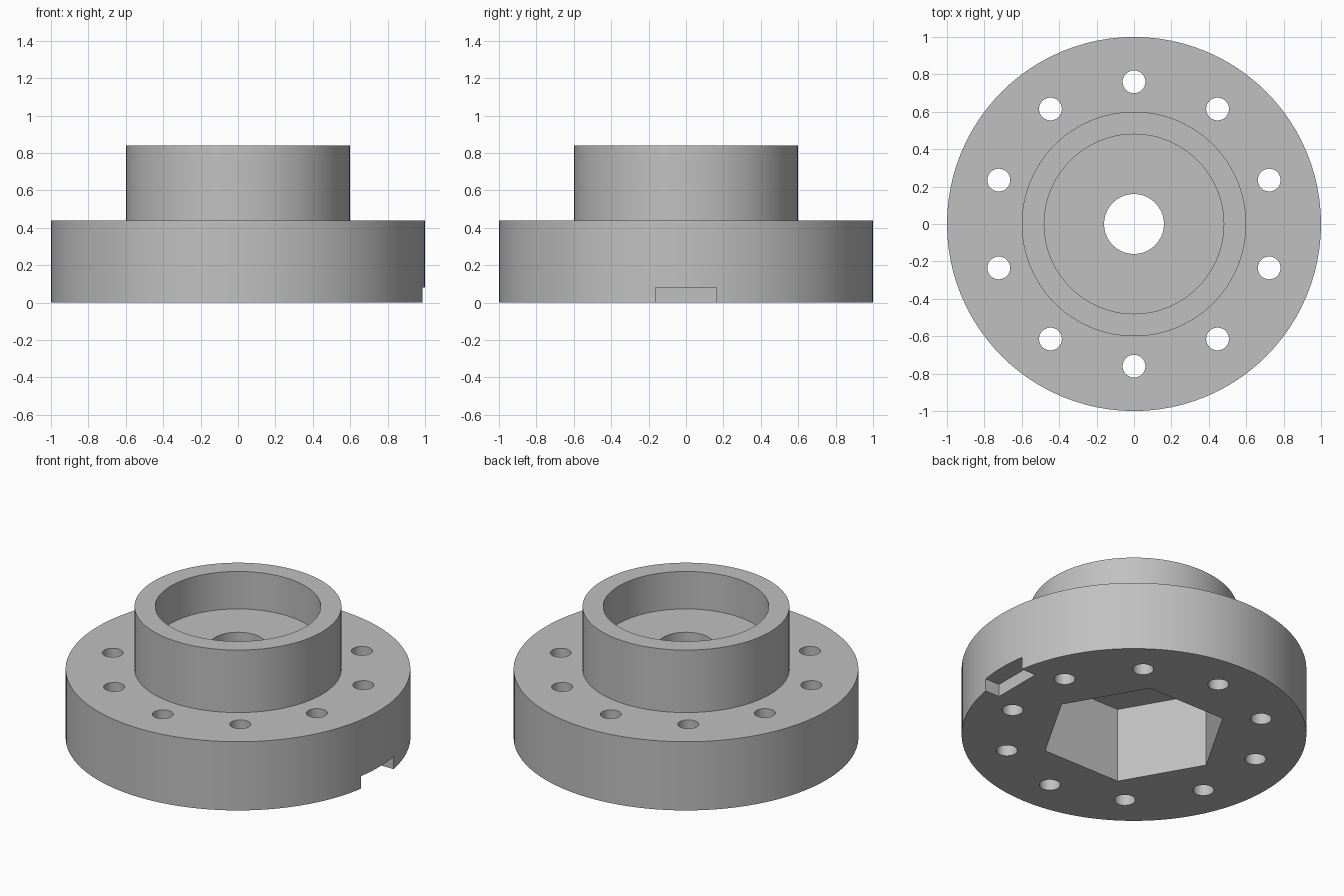
import bpy
import bmesh
from math import cos, sin, pi, radians

cube = bpy.data.objects.get("Cube")
if cube:
    bpy.data.objects.remove(cube, do_unlink=True)

SEGMENTS = 96
BORE, RIM_IN, RIM_OUT = 0.16, 0.48, 0.6
FLANGE_TOP, FLOOR, TOP = 0.44, 0.6, 0.84

grey = bpy.data.materials.new("plain grey")
grey.use_nodes = True
colour = (0.53, 0.53, 0.53, 1)
grey.diffuse_color = colour
grey.node_tree.nodes["Principled BSDF"].inputs["Base Color"].default_value = colour


def make_object(name, bm):
    bmesh.ops.recalc_face_normals(bm, faces=bm.faces)
    mesh = bpy.data.meshes.new(name)
    bm.to_mesh(mesh)
    bm.free()
    mesh.materials.append(grey)
    obj = bpy.data.objects.new(name, mesh)
    bpy.context.collection.objects.link(obj)
    return obj


def lathe(name, profile):
    """Turn a closed (radius, height) outline into a ring around z."""
    bm = bmesh.new()
    verts = [bm.verts.new((r, 0, z)) for r, z in profile]
    edges = [bm.edges.new((v, verts[i - 1])) for i, v in enumerate(verts)]
    bmesh.ops.spin(bm, geom=verts + edges, cent=(0, 0, 0), axis=(0, 0, 1),
                   angle=2 * pi, steps=SEGMENTS, use_merge=True)
    bmesh.ops.remove_doubles(bm, verts=bm.verts, dist=1e-5)
    return make_object(name, bm)


def prism(name, outline, bottom, top):
    """Raise a flat (x, y) outline into a solid."""
    bm = bmesh.new()
    face = bm.faces.new([bm.verts.new((x, y, bottom)) for x, y in outline])
    raised = bmesh.ops.extrude_face_region(bm, geom=[face])["geom"]
    bmesh.ops.translate(bm, vec=(0, 0, top - bottom),
                        verts=[v for v in raised if isinstance(v, bmesh.types.BMVert)])
    return make_object(name, bm)


def polygon(sides, radius, cx=0, cy=0):
    return [(cx + radius * cos(2 * pi * i / sides), cy + radius * sin(2 * pi * i / sides))
            for i in range(sides)]


# Turned body: wide flange, raised collar with a round recess, central bore
body = lathe("flanged_hub", [
    (BORE, 0), (1, 0), (1, FLANGE_TOP), (RIM_OUT, FLANGE_TOP),
    (RIM_OUT, TOP), (RIM_IN, TOP), (RIM_IN, FLOOR), (BORE, FLOOR)])

# Hexagonal pocket in the underside
cutters = [prism("hex_pocket_cutter", polygon(6, 0.547), -0.1, 0.48)]

# Keying notch in the lower edge on the left
cutters.append(prism("notch_cutter",
                     [(0.885, -0.163), (1.1, -0.163), (1.1, 0.163), (0.885, 0.163)],
                     -0.1, 0.08))

# Ring of ten bolt holes
for i in range(10):
    a = radians(90 + 36 * i)
    cutters.append(prism("bolt_hole_cutter",
                         polygon(32, 0.061, 0.76 * cos(a), 0.76 * sin(a)), -0.1, 0.6))

bpy.context.view_layer.objects.active = body
for cutter in cutters:
    cutter.hide_render = True
    cut = body.modifiers.new("cut", 'BOOLEAN')
    cut.operation = 'DIFFERENCE'
    cut.solver = 'EXACT'
    cut.object = cutter
    bpy.ops.object.modifier_apply(modifier=cut.name)
    bpy.data.objects.remove(cutter, do_unlink=True)

# Smooth round walls, crisp edges
bpy.ops.object.select_all(action='DESELECT')
body.select_set(True)
bpy.ops.object.shade_smooth_by_angle(angle=radians(30))
